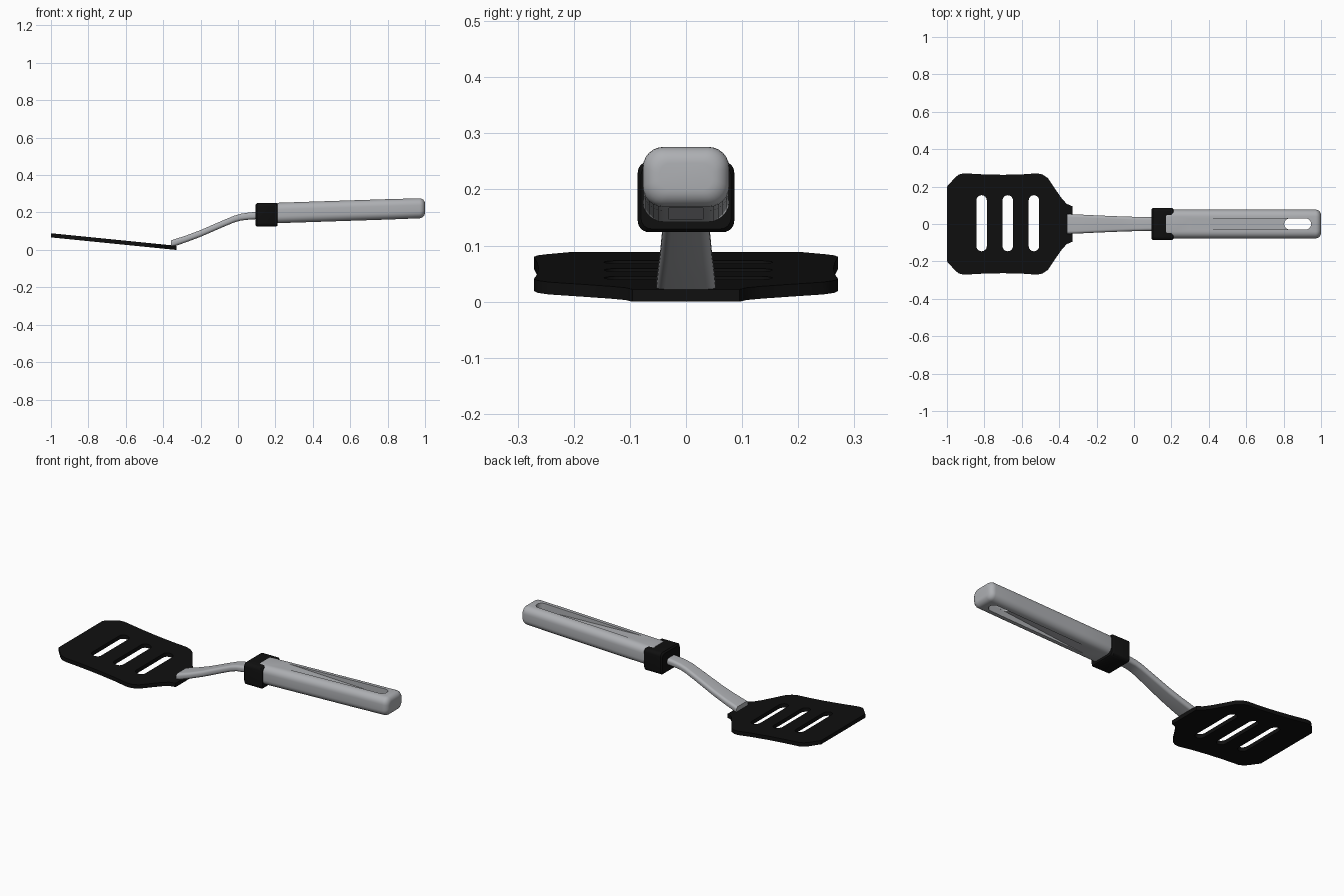
import bpy, bmesh, math
from mathutils import Matrix, Vector

cube = bpy.data.objects.get("Cube")
if cube:
    bpy.data.objects.remove(cube, do_unlink=True)


def material(name, color):
    m = bpy.data.materials.new(name)
    m.use_nodes = True
    m.diffuse_color = color
    m.node_tree.nodes["Principled BSDF"].inputs["Base Color"].default_value = color
    return m


black = material("black nylon", (0.005, 0.005, 0.005, 1))
grey = material("light grey", (0.42, 0.43, 0.45, 1))


def make(name, bm, mat):
    bmesh.ops.recalc_face_normals(bm, faces=bm.faces[:])
    mesh = bpy.data.meshes.new(name)
    bm.to_mesh(mesh)
    bm.free()
    ob = bpy.data.objects.new(name, mesh)
    bpy.context.collection.objects.link(ob)
    mesh.materials.append(mat)
    return ob


def activate(ob):
    bpy.ops.object.select_all(action='DESELECT')
    ob.select_set(True)
    bpy.context.view_layer.objects.active = ob


def smooth(ob, angle=35):
    activate(ob)
    bpy.ops.object.shade_smooth_by_angle(angle=math.radians(angle))


def cut(ob, cutter):
    mod = ob.modifiers.new("cut", 'BOOLEAN')
    mod.operation = 'DIFFERENCE'
    mod.solver = 'EXACT'
    mod.object = cutter
    activate(ob)
    bpy.ops.object.modifier_apply(modifier=mod.name)
    bpy.data.objects.remove(cutter, do_unlink=True)


def rounded(w, h, r, n=6):
    """Outline of a rounded rectangle with half sizes w and h."""
    pts = []
    for k, (sx, sy) in enumerate([(1, 1), (-1, 1), (-1, -1), (1, -1)]):
        for i in range(n + 1):
            a = (k + i / n) * math.pi / 2
            pts.append((sx * (w - r) + r * math.cos(a), sy * (h - r) + r * math.sin(a)))
    return pts


def loft(name, sections, mat):
    """Skin rounded sections (x, z, half width, half height, radius) along x."""
    bm = bmesh.new()
    rings = [[bm.verts.new((x, p, z + q)) for p, q in rounded(w, h, r)]
             for x, z, w, h, r in sections]
    for a, b in zip(rings, rings[1:]):
        for i in range(len(a)):
            j = (i + 1) % len(a)
            bm.faces.new((a[i], a[j], b[j], b[i]))
    bm.faces.new(rings[0])
    bm.faces.new(rings[-1])
    return make(name, bm, mat)


def prism(name, outline, z0, z1, mat):
    """Extrude an xy outline; z0 and z1 are functions of x."""
    bm = bmesh.new()
    low = [bm.verts.new((x, y, z0(x))) for x, y in outline]
    top = [bm.verts.new((x, y, z1(x))) for x, y in outline]
    bm.faces.new(low)
    bm.faces.new(top)
    for i in range(len(low)):
        j = (i + 1) % len(low)
        bm.faces.new((low[i], low[j], top[j], top[i]))
    return make(name, bm, mat)


# Blade: symmetric outline, tilted, with three rounded slots
half = [(-1, 0.2), (-0.955, 0.25), (-0.935, 0.265), (-0.91, 0.271), (-0.8, 0.265),
        (-0.7, 0.263), (-0.6, 0.265), (-0.52, 0.271), (-0.49, 0.265), (-0.46, 0.245),
        (-0.42, 0.185), (-0.385, 0.135), (-0.36, 0.108), (-0.33, 0.095)]
outline = half + [(x, -y) for x, y in reversed(half)]


def tilt(x):
    return -0.1 * (x + 0.33)


blade = prism("blade", outline, tilt, lambda x: tilt(x) + 0.022, black)
for cx in (-0.815, -0.675, -0.535):
    slot = [(cx + x, 0.004 + y) for x, y in rounded(0.028, 0.15, 0.0279)]
    cut(blade, prism("slot_cutter", slot, lambda x: -0.1, lambda x: 0.3, black))
smooth(blade, 30)

# Neck: flared strip rising from the blade to the collar
neck = loft("neck", [(-0.358, 0.032, 0.053, 0.019, 0.015),
                     (-0.28, 0.058, 0.05, 0.018, 0.015),
                     (-0.2, 0.088, 0.046, 0.018, 0.015),
                     (-0.08, 0.14, 0.041, 0.018, 0.015),
                     (-0.02, 0.165, 0.039, 0.018, 0.015),
                     (0.015, 0.175, 0.038, 0.018, 0.015),
                     (0.06, 0.181, 0.037, 0.019, 0.015),
                     (0.14, 0.187, 0.036, 0.02, 0.015)], grey)
smooth(neck, 40)

# Collar: rounded block around the front of the handle
collar = loft("collar", [(0.094, 0.187, 0.078, 0.055, 0.015),
                         (0.102, 0.187, 0.086, 0.063, 0.02),
                         (0.203, 0.187, 0.086, 0.063, 0.02),
                         (0.211, 0.187, 0.08, 0.057, 0.018)], black)
smooth(collar, 40)


# Handle: gently rising bar with a softly rounded end
def axis(x):
    return 0.197 + 0.033 * (x - 0.2)


sections = [(0.172, axis(0.172) + 0.001, 0.07, 0.055, 0.035)]
sections += [(x, axis(x), 0.077, 0.0545, 0.037) for x in (0.215, 0.4, 0.6, 0.8)]
for i in range(7):
    a = i / 6 * math.pi / 2
    inset = 0.03 * (1 - math.cos(a))
    x = 0.97 + 0.03 * math.sin(a)
    sections.append((x, axis(x), 0.077 - inset, 0.0535 - inset, 0.037 - inset * 0.6))
handle = loft("handle", sections, grey)

# Grooves ramp down into the hanging hole from above and below
groove = [(0.615 + x, y) for x, y in rounded(0.332, 0.03, 0.0299)]


def depth(x):
    return 0.056 - 0.045 * max(0, (x - 0.283) / 0.664)


cut(handle, prism("upper_groove_cutter", groove,
                  lambda x: axis(x) + depth(x), lambda x: 0.4, grey))
cut(handle, prism("lower_groove_cutter", groove,
                  lambda x: 0, lambda x: axis(x) - depth(x), grey))
hole = [(0.875 + x, y) for x, y in rounded(0.0719, 0.0299, 0.0298)]
cut(handle, prism("hole_cutter", hole, lambda x: 0, lambda x: 0.4, grey))
smooth(handle, 35)
